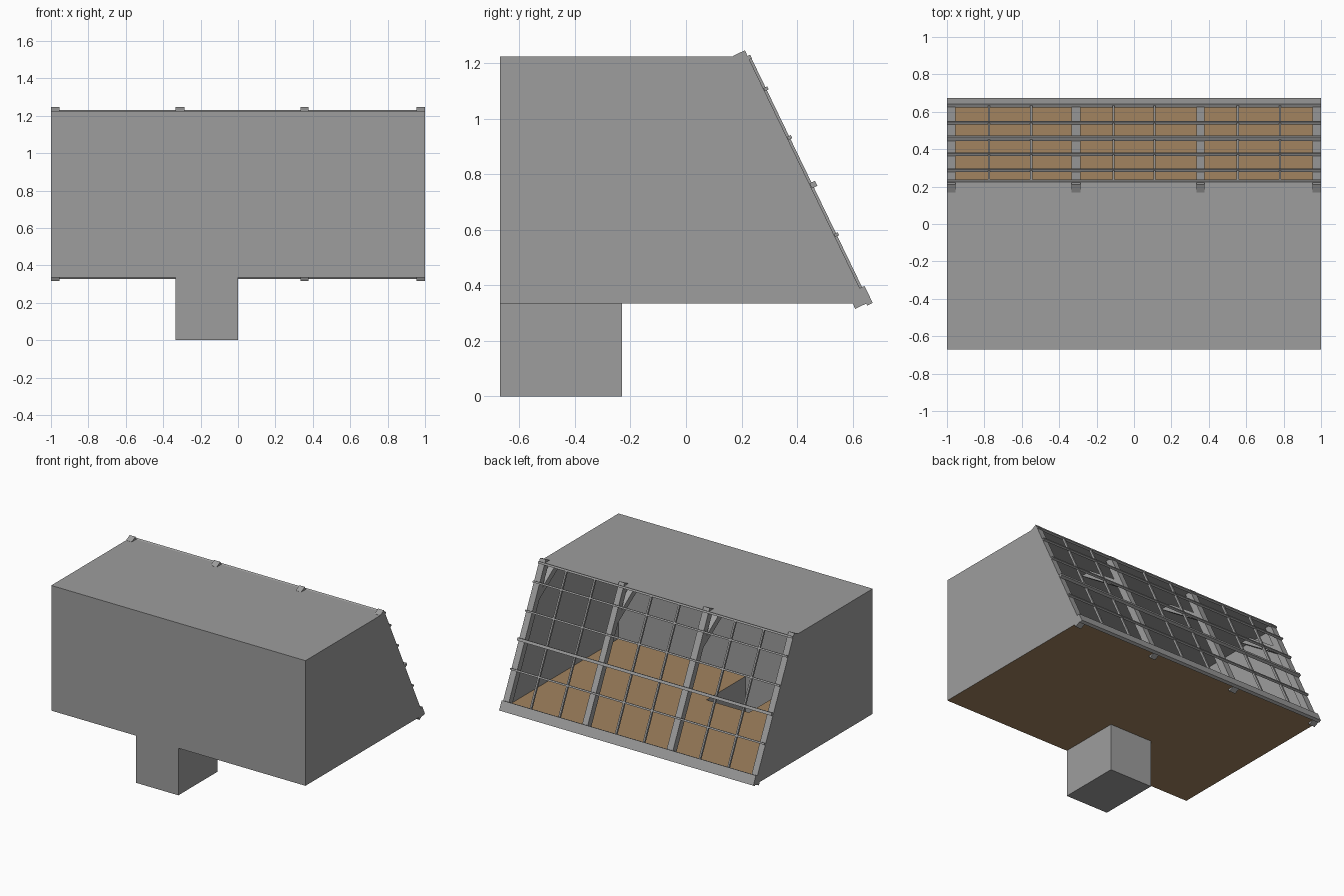
import bpy, bmesh, math

if "Cube" in bpy.data.objects:
    bpy.data.objects.remove(bpy.data.objects["Cube"])


def mat(name, c):
    m = bpy.data.materials.new(name)
    m.diffuse_color = (*c, 1)
    m.use_nodes = True
    m.node_tree.nodes["Principled BSDF"].inputs["Base Color"].default_value = m.diffuse_color
    return m


GREY = mat("plaster_grey", (0.34, 0.34, 0.34))
BROWN = mat("floor_brown", (0.36, 0.23, 0.115))


def add(name, bm, m):
    me = bpy.data.meshes.new(name)
    bm.to_mesh(me)
    bm.free()
    me.materials.append(m)
    ob = bpy.data.objects.new(name, me)
    bpy.context.collection.objects.link(ob)
    return ob


def sheet(name, polys, m):
    """Flat panels, each given by its corner points."""
    bm = bmesh.new()
    for p in polys:
        bm.faces.new([bm.verts.new(v) for v in p])
    bmesh.ops.remove_doubles(bm, verts=bm.verts, dist=1e-5)
    bmesh.ops.recalc_face_normals(bm, faces=bm.faces)
    return add(name, bm, m)


def prism(name, prof, x0, x1):
    """Side profile (y, z) extruded along x."""
    bm = bmesh.new()
    f = bm.faces.new([bm.verts.new((x0, y, z)) for y, z in prof])
    r = bmesh.ops.extrude_face_region(bm, geom=[f])
    vs = [g for g in r["geom"] if isinstance(g, bmesh.types.BMVert)]
    bmesh.ops.translate(bm, verts=vs, vec=(x1 - x0, 0, 0))
    bmesh.ops.recalc_face_normals(bm, faces=bm.faces)
    return add(name, bm, GREY)


# Key heights and the sloped window line from A (top) to B (bottom)
YF, ZF, ZT = -0.67, 0.335, 1.225
AY, AZ, BY = 0.22, ZT, 0.65
L = math.hypot(BY - AY, ZF - AZ)
DY, DZ = (BY - AY) / L, (ZF - AZ) / L


def sl(s, n):
    """Point at distance s down the slope and n outwards from it."""
    return (AY + DY * s - DZ * n, AZ + DZ * s + DY * n)


def slope_bar(name, x0, x1, s0, s1, n0, n1):
    return prism(name, [sl(s0, n0), sl(s1, n0), sl(s1, n1), sl(s0, n1)], x0, x1)


# Stair block below, and matching floor opening
HX0, HX1, HY = -0.335, 0.0, -0.23

# Room shell: front, roof and the two side walls
sheet("room_walls", [
    [(-1, YF, ZF), (1, YF, ZF), (1, YF, ZT), (-1, YF, ZT)],
    [(-1, YF, ZT), (1, YF, ZT), (1, AY, AZ), (-1, AY, AZ)],
] + [[(x, YF, ZF), (x, BY, ZF), (x, AY, AZ), (x, YF, ZT)] for x in (-1, 1)], GREY)

# Floor around the stair opening
sheet("floor", [[(a, c, ZF), (b, c, ZF), (b, d, ZF), (a, d, ZF)] for a, b, c, d in
                [(-1, HX0, YF, HY), (HX1, 1, YF, HY), (-1, 1, HY, BY)]], BROWN)

# Stairwell, open at the top
corners = [(HX0, YF), (HX1, YF), (HX1, HY), (HX0, HY)]
sheet("stairwell", [[(x, y, 0) for x, y in corners]] + [
    [(*p, 0), (*q, 0), (*q, ZF), (*p, ZF)]
    for p, q in zip(corners, corners[1:] + corners[:1])], GREY)

# Main rafters with inner braces up to the ceiling
for x0, x1 in [(-1, -0.955), (-0.335, -0.287), (0.335, 0.378), (0.955, 1)]:
    slope_bar("rafter", x0, x1, -0.023, L, -0.045, 0.002)
    prism("brace", [(-0.07, 1.223), (0.015, 1.223), sl(0.19, -0.03), sl(0.265, -0.03)],
          x0 + 0.001, x1 - 0.001)

# Thin upright glazing bars
for x in (-0.775, -0.55, -0.11, 0.11, 0.555, 0.78):
    slope_bar("glazing_bar", x - 0.006, x + 0.006, 0, L - 0.05, -0.004, 0.011)

# Cross rails, the middle one heavier
for s, h, n in [(0.135, 0.006, 0.018), (0.33, 0.006, 0.018),
                (0.52, 0.010, 0.025), (0.718, 0.006, 0.018)]:
    slope_bar("cross_rail", -1, 1, s - h, s + h, 0.003, n)

# Top rail and bottom sill
slope_bar("top_rail", -1, 1, 0, 0.014, -0.004, 0.012)
slope_bar("window_sill", -1, 1, L - 0.06, L + 0.008, -0.001, 0.021)
